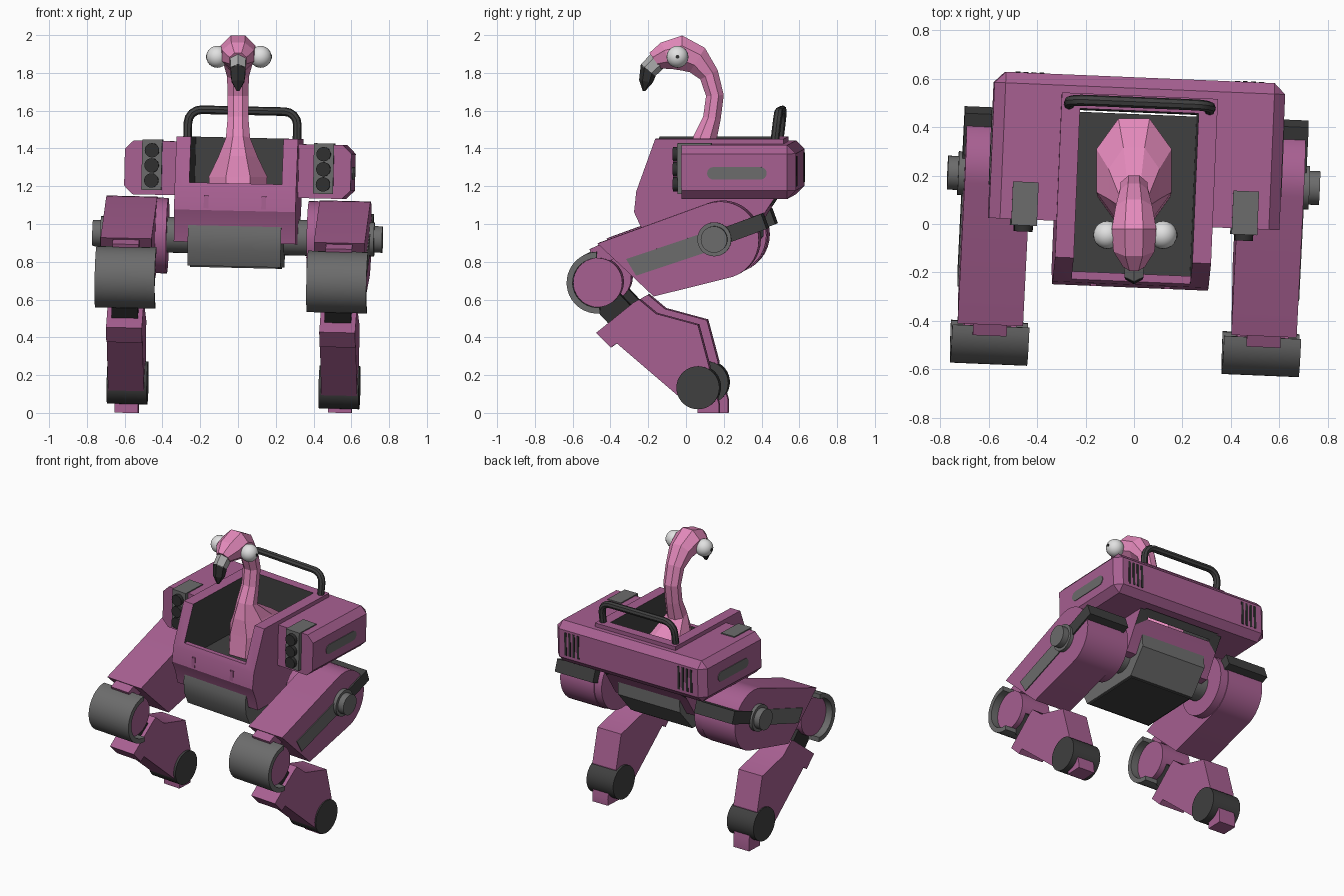
import bpy, bmesh, math
from mathutils import Matrix, Vector

if "Cube" in bpy.data.objects:
    bpy.data.objects.remove(bpy.data.objects["Cube"])


def mat(name, r, g, b):
    lin = lambda c: ((c / 255 + 0.055) / 1.055) ** 2.4
    m = bpy.data.materials.new(name)
    m.diffuse_color = (lin(r), lin(g), lin(b), 1)
    m.use_nodes = True
    m.node_tree.nodes["Principled BSDF"].inputs["Base Color"].default_value = m.diffuse_color
    return m


PURPLE = mat("purple paint", 168, 96, 146)
PINK = mat("pink feathers", 228, 138, 188)
GREY = mat("mid grey metal", 108, 108, 108)
DARK = mat("dark grey metal", 64, 64, 64)
BLACK = mat("black", 48, 48, 48)
WHITE = mat("eye white", 225, 225, 225)
BEAK = mat("beak grey", 172, 172, 172)


def finish(name, bm, m):
    bmesh.ops.recalc_face_normals(bm, faces=bm.faces)
    me = bpy.data.meshes.new(name)
    bm.to_mesh(me)
    bm.free()
    me.materials.append(m)
    ob = bpy.data.objects.new(name, me)
    bpy.context.collection.objects.link(ob)
    return ob


def prism(name, pts, x0, x1, m):
    """Extrude a (y, z) outline from x0 to x1."""
    bm = bmesh.new()
    f = bm.faces.new([bm.verts.new((x0, y, z)) for y, z in pts])
    g = bmesh.ops.extrude_face_region(bm, geom=[f])["geom"]
    bmesh.ops.translate(bm, vec=(x1 - x0, 0, 0),
                        verts=[v for v in g if isinstance(v, bmesh.types.BMVert)])
    return finish(name, bm, m)


def box(name, lo, hi, m):
    return prism(name, [(lo[1], lo[2]), (hi[1], lo[2]), (hi[1], hi[2]), (lo[1], hi[2])], lo[0], hi[0], m)


def arc(cy, cz, r, a0, a1, n):
    return [(cy + r * math.cos(math.radians(a0 + (a1 - a0) * i / n)),
             cz + r * math.sin(math.radians(a0 + (a1 - a0) * i / n))) for i in range(n + 1)]


def disc(name, cy, cz, r, x0, x1, m, n=32):
    return prism(name, arc(cy, cz, r, 0, 360, n)[:-1], x0, x1, m)


def bar(cy, cz, length, width, deg):
    """Rotated rectangle outline in the (y, z) plane."""
    a = math.radians(deg)
    return [(cy + u * math.cos(a) - v * math.sin(a), cz + u * math.sin(a) + v * math.cos(a))
            for u, v in ((-length / 2, -width / 2), (length / 2, -width / 2),
                         (length / 2, width / 2), (-length / 2, width / 2))]


def loft(name, rings, m, n=8):
    """Skin rings given as (y, z, tilt degrees, x radius, other radius)."""
    bm = bmesh.new()
    loops = []
    for y, z, deg, rx, rn in rings:
        d = (math.cos(math.radians(deg)), math.sin(math.radians(deg)))
        angs = [2 * math.pi * (i + 0.5) / n for i in range(n)]
        k = 1 / math.cos(math.pi / n)
        loops.append([bm.verts.new((k * rx * math.cos(a), y + k * rn * math.sin(a) * d[0],
                                    z + k * rn * math.sin(a) * d[1])) for a in angs])
    for a, b in zip(loops, loops[1:]):
        for i in range(n):
            bm.faces.new((a[i], a[(i + 1) % n], b[(i + 1) % n], b[i]))
    bm.faces.new(loops[0])
    bm.faces.new(loops[-1])
    return finish(name, bm, m)


def cut(ob, cutter):
    mod = ob.modifiers.new("cut", "BOOLEAN")
    mod.operation, mod.solver, mod.object = "DIFFERENCE", "EXACT", cutter
    bpy.context.view_layer.objects.active = ob
    bpy.ops.object.modifier_apply(modifier=mod.name)
    bpy.data.objects.remove(cutter)


# Cockpit body with open top and front
cockpit = prism("cockpit", [(-0.15, 1.457), (-0.25, 1.18), (-0.262, 1.07), (-0.225, 0.99), (-0.2, 0.9),
                            (0.33, 0.9), (0.42, 1.05), (0.52, 1.2), (0.53, 1.457)], -0.322, 0.322, PURPLE)
opening = [(-0.205, 1.1), (0.46, 1.1), (0.47, 1.6), (-0.5, 1.6), (-0.5, 1.215), (-0.205, 1.215)]
cut(cockpit, prism("cockpit_cutter", opening, -0.245, 0.245, DARK))
cockpit.data.materials.append(DARK)
for p in cockpit.data.polygons:
    c = p.center
    inside = abs(c.x) < 0.25 and -0.21 < c.y < 0.48 and 1.09 < c.z < 1.45 and p.area > 0.02
    if inside and (abs(p.normal.x) > 0.9 or c.y > 0.4 or c.z < 1.12 or p.normal.y > 0.9):
        p.material_index = 1

# Chamfered rear hull wrapping the cockpit
bm = bmesh.new()
bmesh.ops.create_cube(bm, size=1, matrix=Matrix.Translation((0, 0.3025, 1.2875)) @ Matrix.Diagonal((1.2, 0.605, 0.285, 1)))
edges = [e for e in bm.edges if sum(v.co.y for v in e.verts) > 0.5
         and (abs(sum(v.co.x for v in e.verts)) > 1.1 or all(v.co.y > 0.5 for v in e.verts))]
bmesh.ops.bevel(bm, geom=edges, offset=0.045, segments=1, affect="EDGES")
hull = finish("rear_hull", bm, PURPLE)
cut(hull, box("hull_cutter", (-0.29, -0.3, 1.0), (0.29, 0.5, 1.7), PURPLE))

# Belly machinery and axle
prism("belly_box", [(-0.215, 1.025), (-0.235, 0.95), (-0.225, 0.86), (-0.185, 0.775), (0.27, 0.775),
                    (0.4, 0.93), (0.4, 1.03)], -0.247, 0.247, GREY)
box("belly_plate", (-0.235, -0.17, 0.768), (0.235, 0.26, 0.776), DARK)
disc("axle", 0.18, 0.935, 0.095, -0.66, 0.66, GREY)

# Roll bar behind the cockpit
cu = bpy.data.curves.new("roll_bar", "CURVE")
cu.dimensions, cu.bevel_depth, cu.bevel_resolution = "3D", 0.023, 2
half = [(0.29, 1.42), (0.29, 1.53)] + [(0.22 + 0.07 * math.cos(a), 1.53 + 0.07 * math.sin(a))
                                       for a in (0.4, 0.8, 1.2, 1.571)]
path = half + [(-x, z) for x, z in reversed(half)]
sp = cu.splines.new("POLY")
sp.points.add(len(path) - 1)
for p, (x, z) in zip(sp.points, path):
    p.co = (x, 0.48 + (z - 1.42) * 0.12, z, 1)
cu.materials.append(DARK)
bar_ob = bpy.data.objects.new("roll_bar_curve", cu)
bpy.context.collection.objects.link(bar_ob)
bpy.context.view_layer.update()
me = bpy.data.meshes.new_from_object(bar_ob.evaluated_get(bpy.context.evaluated_depsgraph_get()))
bpy.data.objects.remove(bar_ob)
bpy.context.collection.objects.link(bpy.data.objects.new("roll_bar", me))

for s, side in ((-1, "left"), (1, "right")):
    def P(name, pts, x0, x1, m):
        return prism(f"{side}_{name}", pts, s * x0, s * x1, m)

    # Headlight clusters, vents and side trim on the hull
    P("lamp_housing", [(-0.025, 1.17), (0.155, 1.17), (0.155, 1.437), (-0.025, 1.437)], 0.402, 0.508, GREY)
    for z in (1.22, 1.3, 1.38):
        lamp = disc(f"{side}_lamp", 0, 0, 0.038, -0.02, 0.02, BLACK, 20)
        lamp.data.transform(Matrix.Translation((s * 0.455, -0.03, z)) @ Matrix.Rotation(math.pi / 2, 4, "Z"))
    for i in range(4):
        x = 0.395 + i * 0.033
        P("vent", [(0.6, 1.21), (0.608, 1.21), (0.608, 1.37), (0.6, 1.37)], x, x + 0.017, BLACK)
    P("hull_trim", arc(0.17, 1.282, 0.033, 90, 270, 8) + arc(0.42, 1.282, 0.033, -90, 90, 8), 0.597, 0.604, GREY)
    P("front_tab", [(-0.262, 1.08), (-0.25, 1.08), (-0.245, 1.15), (-0.262, 1.15)], 0.14, 0.165, PURPLE)

    # Thigh with hip, hub, strap and side trim
    P("thigh", [(-0.44, 0.912), (-0.142, 0.632)] + arc(0.21, 0.93, 0.205, -70, 110, 18), 0.43, 0.70, PURPLE)
    P("hip", arc(0.21, 0.93, 0.2, 0, 350, 35), 0.372, 0.43, PURPLE)
    P("hub_base", arc(0.18, 0.935, 0.09, 0, 350, 35), 0.69, 0.725, GREY)
    P("hub_cap", arc(0.18, 0.935, 0.07, 0, 350, 35), 0.725, 0.768, GREY)
    P("thigh_strap", bar(0.32, 0.985, 0.26, 0.085, 20), 0.405, 0.71, DARK)
    P("thigh_trim", [(-0.288, 0.83), (-0.235, 0.742), (0.21, 0.89), (0.17, 0.985)], 0.698, 0.706, GREY)
    P("knee_bracket", bar(-0.41, 0.86, 0.12, 0.1, 25), 0.495, 0.635, PURPLE)

    # Knee joint and curved pad
    P("knee", arc(-0.44, 0.705, 0.13, 0, 350, 35), 0.455, 0.67, PURPLE)
    P("knee_pad", arc(-0.44, 0.705, 0.163, 92, 275, 18) + arc(-0.44, 0.705, 0.131, 275, 92, 18), 0.402, 0.72, GREY)

    # Shin, ankle drum and toe
    P("knee_link", bar(-0.355, 0.565, 0.27, 0.15, -47), 0.495, 0.635, BLACK)
    P("shin", [(-0.45, 0.438), (-0.372, 0.36), (-0.34, 0.383), (-0.01, 0.1), (0.12, 0.1), (0.15, 0.255),
               (0.09, 0.48), (-0.132, 0.54), (-0.222, 0.615), (-0.25, 0.6)], 0.47, 0.66, PURPLE)
    P("ankle_drum", arc(0.09, 0.148, 0.114, 0, 350, 35), 0.455, 0.668, DARK)
    foot = s * 0.0128
    P("toe", [(0.085, foot), (0.2, foot), (0.2, 0.06), (0.16, 0.2), (0.085, 0.2)], 0.503, 0.627, PURPLE)

# The machine leans and turns slightly
pivot = Matrix.Translation((0, 0.19, 1.0))
lean = (pivot @ Matrix.Rotation(math.radians(-2.4), 4, "Z") @ Matrix.Rotation(math.radians(1.3), 4, "Y")
        @ pivot.inverted())
for ob in list(bpy.context.scene.objects):
    ob.data.transform(lean)
    ob.select_set(True)
    bpy.context.view_layer.objects.active = ob
bpy.ops.object.shade_smooth_by_angle(angle=math.radians(25))
bpy.ops.object.select_all(action="DESELECT")

# Bird pilot: body, curved neck and head as one skin
loft("bird", [(0.2, 1.11, 0, 0.15, 0.21), (0.22, 1.25, 0, 0.155, 0.215), (0.165, 1.35, -4, 0.105, 0.15),
              (0.1, 1.45, -15, 0.064, 0.062), (0.137, 1.56, -12, 0.055, 0.047), (0.153, 1.68, 3, 0.055, 0.047),
              (0.122, 1.79, 28, 0.058, 0.052), (0.06, 1.868, 58, 0.075, 0.076), (-0.02, 1.905, 90, 0.092, 0.093),
              (-0.1, 1.89, 115, 0.085, 0.078), (-0.165, 1.865, 125, 0.045, 0.05)], PINK)
loft("beak_base", [(-0.15, 1.865, 125, 0.042, 0.045), (-0.205, 1.81, 135, 0.038, 0.042)], BEAK, 6)
loft("beak_tip", [(-0.2, 1.815, 140, 0.04, 0.044), (-0.212, 1.755, 170, 0.034, 0.032),
                  (-0.222, 1.705, 180, 0.008, 0.006)], BLACK, 6)

# Bulging eyes with small pupils
for s, side in ((-1, "left"), (1, "right")):
    bm = bmesh.new()
    bmesh.ops.create_uvsphere(bm, u_segments=20, v_segments=12, radius=0.058,
                              matrix=Matrix.Translation((0.005 + s * 0.115, -0.045, 1.885)))
    eye = finish(f"{side}_eye", bm, WHITE)
    eye.data.polygons.foreach_set("use_smooth", [True] * len(eye.data.polygons))
    disc(f"{side}_pupil", -0.045, 1.885, 0.01, 0.005 + s * 0.168, 0.005 + s * 0.175, BLACK, 10)
